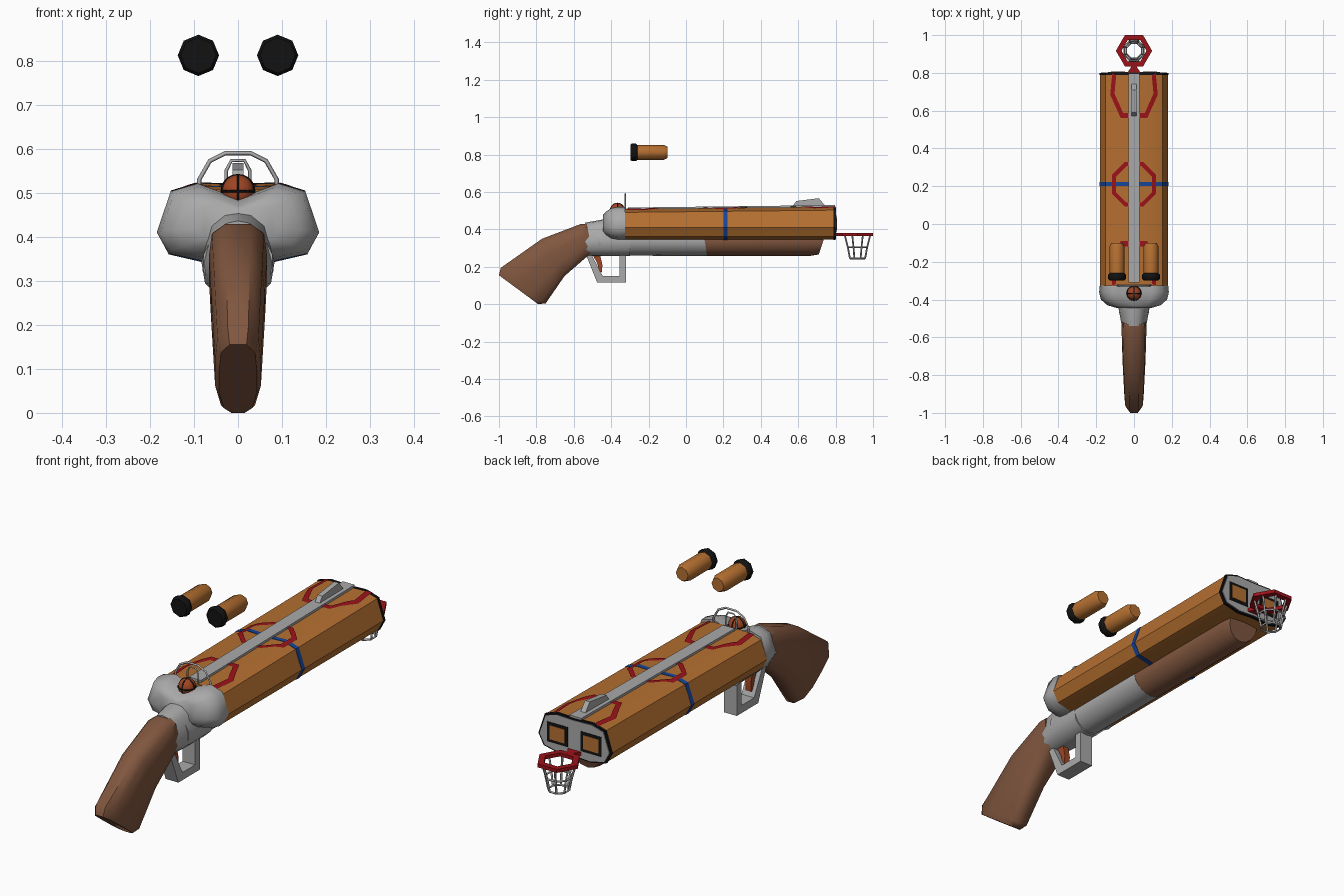
import bpy, bmesh, math
from mathutils import Vector

cube = bpy.data.objects.get("Cube")
if cube:
    bpy.data.objects.remove(cube)


def material(name, r, g, b):
    m = bpy.data.materials.new(name)
    m.use_nodes = True
    m.diffuse_color = (r, g, b, 1)
    m.node_tree.nodes["Principled BSDF"].inputs["Base Color"].default_value = (r, g, b, 1)
    return m


ORANGE = material("orange", 0.46, 0.16, 0.03)
BROWN = material("wood brown", 0.22, 0.095, 0.05)
GREY = material("metal grey", 0.4, 0.4, 0.4)
BLACK = material("black", 0.006, 0.006, 0.006)
RED = material("red", 0.33, 0.006, 0.01)
BLUE = material("blue", 0.008, 0.06, 0.33)
RUST = material("rust orange", 0.34, 0.06, 0.018)


def finish(name, bm, mat, angle):
    bmesh.ops.recalc_face_normals(bm, faces=bm.faces)
    me = bpy.data.meshes.new(name)
    bm.to_mesh(me)
    bm.free()
    me.materials.append(mat)
    me.shade_smooth()
    me.set_sharp_from_angle(angle=math.radians(angle))
    ob = bpy.data.objects.new(name, me)
    bpy.context.collection.objects.link(ob)
    return ob


def loft(name, rings, mat, cyclic=False, closed=True, angle=42):
    """Skin a row of cross-sections."""
    bm = bmesh.new()
    vs = [[bm.verts.new(p) for p in r] for r in rings]
    n = len(vs[0])
    pairs = list(zip(vs, vs[1:])) + ([(vs[-1], vs[0])] if cyclic else [])
    for a, b in pairs:
        for i in range(n if closed else n - 1):
            j = (i + 1) % n
            bm.faces.new((a[i], a[j], b[j], b[i]))
    if closed and not cyclic:
        bm.faces.new(vs[0])
        bm.faces.new(vs[-1])
    return finish(name, bm, mat, angle)


def box(name, x, y, z, mat):
    return loft(name, [[(x[0], v, z[0]), (x[1], v, z[0]), (x[1], v, z[1]), (x[0], v, z[1])] for v in y], mat)


def plate(name, outline, w, mat):
    """Side outline (y, z) given a width across x."""
    return loft(name, [[(x, y, z) for y, z in outline] for x in (-w, w)], mat, angle=20)


def wire(name, pts, r, mat, cyclic=False):
    cu = bpy.data.curves.new(name, "CURVE")
    cu.dimensions = "3D"
    cu.bevel_depth = r
    cu.bevel_resolution = 0
    sp = cu.splines.new("POLY")
    sp.points.add(len(pts) - 1)
    for p, q in zip(sp.points, pts):
        p.co = (*q, 1)
    sp.use_cyclic_u = cyclic
    cu.materials.append(mat)
    ob = bpy.data.objects.new(name, cu)
    bpy.context.collection.objects.link(ob)


def circle(n, r, turn=0.0):
    return [(r * math.cos(math.tau * (i + turn) / n), r * math.sin(math.tau * (i + turn) / n)) for i in range(n)]


def section(half, y, sx=1.0, sz=1.0, mid=0.43):
    pts = half + [(-x, z) for x, z in half[-2:0:-1]]
    return [(x * sx, y, mid + (z - mid) * sz) for x, z in pts]


# Double barrel, with a rise towards the muzzle
MUZZLE = [(0, .518), (.09, .521), (.15, .503), (.181, .41), (.155, .362), (.08, .345), (0, .35)]
BREECH = [(x, z - .012 if z > .45 else z) for x, z in MUZZLE]


def barrel_half(y):
    t = (y + .33) / 1.13
    return [(a[0], a[1] * (1 - t) + b[1] * t) for a, b in zip(BREECH, MUZZLE)]


loft("barrel", [section(BREECH, -.33), section(MUZZLE, .795)], ORANGE)
loft("muzzle_rim", [section(MUZZLE, y, 1.015, 1.03) for y in (.788, .8)], BLACK)
loft("muzzle_face", [section(MUZZLE, y, .97, .95) for y in (.799, .803)], GREY)
loft("centre_stripe", [section(barrel_half(y), y, 1.01, 1.02) for y in (.2, .222)], BLUE)
for side, s in (("left", .085), ("right", -.085)):
    box(side + "_bore_frame", (s - .052, s + .052), (.8, .805), (.385, .475), BLACK)
    box(side + "_bore", (s - .038, s + .038), (.8, .807), (.398, .462), ORANGE)


# Painted court lines lying on the barrel top
def surface_z(x, y):
    h = barrel_half(y)
    for (x0, z0), (x1, z1) in zip(h, h[1:4]):
        if abs(x) <= x1:
            return z0 + (z1 - z0) * (abs(x) - x0) / (x1 - x0)
    return h[3][1]


def court_line(name, outline, cy, loop):
    ends = outline[1:] + outline[:1] if loop else outline[1:]
    rows = []
    for a, b in zip(outline, ends):
        for i in range(9):
            p = Vector(a).lerp(Vector(b), i / 8)
            q = [(p.x * k, cy + p.y * k) for k in (1.0, .91, .82)]
            rows.append([(x, y, surface_z(x, y) + .004) for x, y in q])
    loft(name, rows, RED, closed=False)


court_line("centre_circle", circle(8, .127, .5), .21, True)
arc = [(.115, -.085), (.126, .03), (.07, .155), (-.07, .155), (-.126, .03), (-.115, -.085)]
court_line("breech_arc", arc, -.245, False)
court_line("muzzle_arc", [(x, -y) for x, y in arc], .715, False)

# Top rib and sights
loft("top_rib", [[(x, y, z) for x, z in ((-.03, .48), (.03, .48), (.03, t), (-.03, t))]
                 for y, t in ((-.31, .517), (.797, .53))], GREY)
plate("front_sight", [(.57, .525), (.59, .552), (.71, .567), (.745, .525)], .012, GREY)


def arch(name, half, r):
    pts = half + [(-x, z) for x, z in reversed(half)]
    wire(name, [(x, -.325, z) for x, z in pts], r, GREY)


arch("rear_sight_hoop", [(.088, .5), (.088, .53), (.064, .572), (.028, .59)], .005)
arch("rear_sight_notch", [(.027, .5), (.027, .55), (.015, .573)], .004)

# Receiver: wide breech, lower tube and tang
LOBES = [(0, .487)] + MUZZLE[1:]
loft("breech_block", [section(LOBES, y, sx, sz) for y, sx, sz in
                      ((-.325, 1.0, 1.0), (-.36, 1.02, 1.0), (-.4, .97, .92), (-.43, .78, .7), (-.445, .5, .5))],
     GREY, angle=60)
OVAL = [(0, .46), (.03, .455), (.06, .43), (.083, .345), (.075, .295), (.04, .262), (0, .257)]
loft("receiver_tang", [section(OVAL, y, sx, sz, m) for y, sx, sz, m in
                       ((-.3, 1, 1, .26), (-.44, 1, .97, .26), (-.54, .78, .88, .26))], GREY, angle=50)


def tube(name, stations, mat):
    """Lower tube; each station has its lean along y and its size."""
    ring = circle(14, .083, .5)
    loft(name, [[(x * k, y + z * lean, .341 + z * k) for x, z in ring] for y, lean, k in stations], mat)


tube("receiver_tube", [(-.47, 0, .97), (.1, -.15, 1)], GREY)
tube("fore_end", [(.1, -.15, .99), (.69, .3, .99), (.735, .3, .9)], BROWN)


# Stock, from top and bottom edge points and a half width
def stock_ring(ty, tz, by, bz, w):
    prof = [(.45, 0), (.9, .12), (1, .4), (1, .7), (.75, .93), (.35, 1)]
    pts = prof + [(-x, t) for x, t in reversed(prof)]
    return [(x * w, ty + (by - ty) * t, tz + (bz - tz) * t) for x, t in pts]


loft("stock", [stock_ring(*a) for a in
               ((-.53, .43, -.5, .265, .062), (-.565, .428, -.535, .25, .066), (-.77, .35, -.65, .15, .061),
                (-.99, .195, -.75, .005, .052), (-1, .155, -.79, .0, .043))], BROWN, angle=45)

# Trigger and guard
guard = [((-.535, .265), (-.505, .265)), ((-.475, .115), (-.445, .15)),
         ((-.32, .115), (-.355, .15)), ((-.32, .27), (-.355, .27))]
loft("trigger_guard", [[(-.032, *o), (.032, *o), (.032, *i), (-.032, *i)] for o, i in guard], GREY, angle=20)
plate("trigger", [(-.5, .265), (-.46, .265), (-.447, .21), (-.45, .17), (-.462, .175), (-.475, .22)], .014, RUST)

# Ball hammer with seams
bm = bmesh.new()
bmesh.ops.create_uvsphere(bm, u_segments=10, v_segments=8, radius=.038)
bmesh.ops.translate(bm, verts=bm.verts, vec=(0, -.367, .503))
finish("ball_hammer", bm, RUST, 60)
for axis in range(3):
    seam = []
    for a, b in circle(20, .037):
        p = [a, b]
        p.insert(axis, 0)
        seam.append((p[0], p[1] - .367, p[2] + .503))
    wire("ball_seam", seam, .0028, BLACK, True)

# Hoop and net under the muzzle
hoop = zip(circle(6, .096), circle(6, .066))
loft("hoop_rim", [[(x, .917 + y, z) for (x, y), z in ((o, .364), (o, .38), (i, .38), (i, .364))]
                  for o, i in hoop], RED, cyclic=True, angle=20)
loft("hoop_bracket", [[(x, y, z) for x, y in ((-.035, .8), (.035, .8), (.01, .84), (-.01, .84))]
                      for z in (.364, .38)], RED)
levels = [(.073, .367), (.056, .305), (.044, .245)]
net = [[(x, .917 + y, z) for x, y in circle(8, r, .5)] for r, z in levels]
for ring in net[1:]:
    wire("net_ring", ring, .005, GREY, True)
for strand in zip(*net):
    wire("net_strand", strand, .005, GREY)

# Two floating shells
for side, s in (("left", .09), ("right", -.09)):
    for part, mat, stations in (
            ("case", ORANGE, ((-.265, .04), (-.12, .04), (-.1, .031))),
            ("cap", BLACK, ((-.298, .04), (-.29, .047), (-.268, .047), (-.26, .04)))):
        loft(side + "_shell_" + part, [[(s + x, y, .812 + z) for x, z in circle(8, r)]
                                       for y, r in stations], mat, angle=50)
